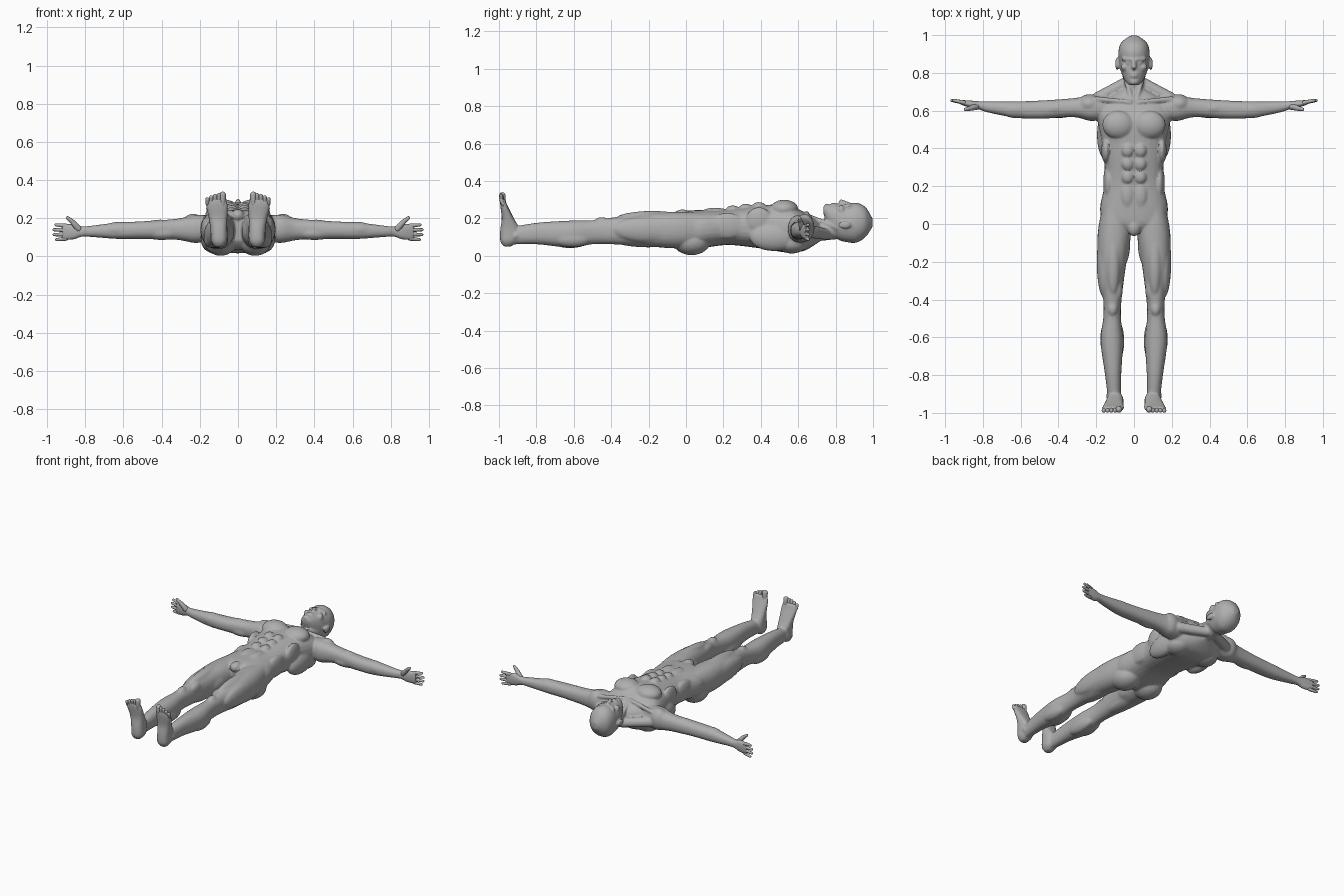
import bpy, bmesh, math
from mathutils import Vector, Matrix

cube = bpy.data.objects.get("Cube")
if cube:
    bpy.data.objects.remove(cube, do_unlink=True)

skin = bpy.data.materials.new("grey_skin")
skin.use_nodes = True
GREY = (0.43, 0.43, 0.43, 1)
skin.diffuse_color = GREY
skin.node_tree.nodes["Principled BSDF"].inputs["Base Color"].default_value = GREY

AXES = {"X": lambda t, a, b: (t, a, b),
        "Y": lambda t, a, b: (a, t, b),
        "Z": lambda t, a, b: (a, b, t)}
SIDES = {"left": 1, "right": -1}


def bridge(bm, rings):
    """Join rings of points into a closed skin."""
    loops = [[bm.verts.new(point) for point in ring] for ring in rings]
    for low, high in zip(loops, loops[1:]):
        for i in range(len(low)):
            bm.faces.new((low[i - 1], low[i], high[i], high[i - 1]))
    bm.faces.new(loops[0])
    bm.faces.new(loops[-1])


def spline(rows, steps=4):
    """Smooth rows of numbers through their given values."""
    rows = [Vector(row) for row in rows]
    for i in range(len(rows) - 1):
        p, q = rows[i], rows[i + 1]
        before, after = rows[max(i - 1, 0)], rows[min(i + 2, len(rows) - 1)]
        for k in range(steps):
            t = k / steps
            yield (p * 2 + (q - before) * t
                   + (before * 2 - p * 5 + q * 4 - after) * t ** 2
                   + (p * 3 - before - q * 3 + after) * t ** 3) / 2
    yield rows[-1]


def loft(bm, axis, sections, side=1, power=2.3, count=28):
    """Rounded sections: position, then low and high on the other two axes."""
    rings = []
    for t, a0, a1, b0, b1 in spline(sections):
        ring = []
        for i in range(count):
            angle = math.tau * i / count
            c, s = math.cos(angle), math.sin(angle)
            a = (a0 + a1 + (a1 - a0) * math.copysign(abs(c) ** (2 / power), c)) / 2
            b = (b0 + b1 + (b1 - b0) * math.copysign(abs(s) ** (2 / power), s)) / 2
            x, y, z = AXES[axis](t, a, b)
            ring.append((x * side, y, z))
        rings.append(ring)
    bridge(bm, rings)


def tube(bm, start, end, start_radius, end_radius, side=1, count=12):
    """Tapered rod with rounded ends."""
    start, end = Vector(start), Vector(end)
    start.x *= side
    end.x *= side
    along = (end - start).normalized()
    turn = along.to_track_quat("Z", "Y")
    rings = []
    for step in range(-3, 5):
        centre, radius = (end, end_radius) if step > 0 else (start, start_radius)
        tilt = math.radians(27 * (step - 1 if step > 0 else step))
        rings.append([centre + along * radius * math.sin(tilt) + turn @ Vector(
            (math.cos(math.tau * i / count), math.sin(math.tau * i / count), 0))
            * radius * math.cos(tilt) for i in range(count)])
    bridge(bm, rings)


def blob(bm, centre, size, side=1):
    """Ellipsoid for a muscle or feature."""
    x, y, z = centre
    place = Matrix.Translation((x * side, y, z)) @ Matrix.Diagonal((*size, 1))
    bmesh.ops.create_icosphere(bm, subdivisions=3, radius=1, matrix=place)


def finish(bm, name, fuse=False):
    """Turn the parts into an object, fused into one skin if asked."""
    bmesh.ops.recalc_face_normals(bm, faces=bm.faces)
    mesh = bpy.data.meshes.new(name)
    bm.to_mesh(mesh)
    bm.free()
    ob = bpy.data.objects.new(name, mesh)
    bpy.context.collection.objects.link(ob)
    bpy.ops.object.select_all(action="DESELECT")
    ob.select_set(True)
    bpy.context.view_layer.objects.active = ob
    if fuse:
        remesh = ob.modifiers.new("fuse", "REMESH")
        remesh.mode, remesh.voxel_size = "VOXEL", 0.006
        soften = ob.modifiers.new("soften", "SMOOTH")
        soften.factor, soften.iterations = 0.5, 3
        facets = ob.modifiers.new("facets", "DECIMATE")
        facets.ratio = 0.2
        bpy.ops.object.convert(target="MESH")
    ob.data.materials.clear()
    ob.data.materials.append(skin)
    bpy.ops.object.shade_smooth_by_angle(angle=math.radians(32))


body = bmesh.new()

# Torso, neck and head: y, half width, z low, z high
torso = [(-.045, .05, .08, .21), (0, .15, .04, .238), (.08, .18, .04, .245),
         (.22, .155, .058, .248), (.38, .163, .042, .268), (.53, .19, .018, .274),
         (.6, .2, .02, .25), (.65, .17, .035, .222), (.72, .05, .08, .18)]
neck = [(.62, .07, .07, .2), (.72, .054, .08, .19), (.82, .055, .09, .22)]
head = [(.735, .026, .225, .264), (.76, .048, .16, .273), (.81, .071, .09, .278),
        (.86, .079, .073, .276), (.91, .083, .07, .284), (.96, .068, .1, .26),
        (.997, .02, .155, .2)]
for rows, power in ((torso, 2.5), (neck, 2), (head, 2.15)):
    loft(body, "Y", [(y, -w, w, low, high) for y, w, low, high in rows], power=power)

# Leg and foot: position, then low and high on the two cross axes
leg = [(-.95, .07, .135, .06, .15), (-.8, .068, .153, .062, .176),
       (-.62, .058, .177, .044, .188), (-.5, .069, .163, .062, .19),
       (-.4, .066, .163, .062, .203), (-.2, .04, .19, .05, .228),
       (-.05, .016, .192, .04, .236), (.08, .03, .17, .06, .23)]
foot = [(.05, .08, .12, -.975, -.935), (.08, .058, .14, -.993, -.9),
        (.14, .056, .144, -.993, -.89), (.2, .056, .153, -.985, -.92),
        (.27, .054, .168, -.993, -.955), (.305, .066, .16, -.992, -.968)]

# Arm and palm: x, y centre, y radius, z radius; the centre line sinks outward
arm = [(.12, .62, .05, .06), (.22, .613, .068, .074), (.32, .616, .05, .055),
       (.5, .605, .048, .046), (.63, .606, .043, .043), (.77, .619, .029, .029),
       (.82, .628, .022, .027), (.86, .633, .02, .04), (.92, .645, .012, .041)]
arm = [(x, y - ry, y + ry, .15 - .024 * x - rz, .15 - .024 * x + rz)
       for x, y, ry, rz in arm]

trunk_muscles = {
    "chest": ((.083, .525, .25), (.085, .075, .05)),
    "side of back": ((.15, .47, .1), (.046, .13, .075)),
    "shoulder blade": ((.11, .565, .068), (.075, .085, .056)),
    "waist": ((.135, .22, .16), (.028, .1, .07)),
    "ribs": ((.148, .39, .19), (.025, .07, .07)),
    "lower belly": ((.035, .155, .235), (.036, .07, .022)),
    "buttock": ((.09, .03, .076), (.084, .1, .073)),
    "eye": ((.03, .852, .264), (.015, .009, .013)),
    "cheekbone": ((.05, .83, .247), (.02, .02, .024)),
    "ear": ((.089, .848, .165), (.01, .034, .021)),
}
limb_muscles = {
    "shoulder cap": ((.235, .635, .15), (.065, .052, .074)),
    "front upper arm": ((.41, .612, .155), (.09, .038, .038)),
    "back upper arm": ((.4, .602, .122), (.1, .042, .036)),
    "forearm": ((.62, .605, .14), (.09, .045, .042)),
    "front thigh": ((.11, -.18, .195), (.042, .2, .045)),
    "outer thigh": ((.16, -.2, .14), (.037, .19, .07)),
    "inner thigh": ((.065, -.1, .13), (.045, .13, .07)),
    "back thigh": ((.11, -.2, .085), (.055, .19, .04)),
    "inner knee": ((.084, -.34, .165), (.025, .07, .04)),
    "kneecap": ((.114, -.45, .186), (.026, .036, .021)),
    "inner calf": ((.086, -.62, .086), (.034, .11, .045)),
    "outer calf": ((.142, -.61, .09), (.037, .1, .045)),
}
for side in SIDES.values():
    loft(body, "Y", leg, side)
    loft(body, "Z", foot, side, power=2.5)
    loft(body, "X", arm, side)
    for group in (trunk_muscles, limb_muscles):
        for centre, size in group.values():
            blob(body, centre, size, side)
    # Belly blocks and ankle bones
    for row in range(3):
        blob(body, (.034, .25 + row * .07, .248 + row * .009), (.031, .036, .021), side)
    for x in (.078, .135):
        blob(body, (x, -.91, .107), (.013, .018, .018), side)
    # Collarbone, neck cord, neck slope, shin and brow
    tube(body, (.02, .645, .228), (.2, .662, .2), .012, .014, side)
    tube(body, (.055, .81, .15), (.014, .66, .21), .014, .012, side)
    tube(body, (.03, .755, .115), (.19, .665, .13), .03, .035, side)
    tube(body, (.108, -.5, .17), (.1, -.85, .145), .018, .015, side)
    tube(body, (.012, .871, .277), (.055, .874, .258), .01, .011, side)

# Nose, lips, chin and groin
tube(body, (0, .868, .278), (0, .83, .288), .009, .014)
for y in (.794, .782):
    blob(body, (0, y, .275), (.022, .006, .009))
blob(body, (0, .753, .262), (.025, .017, .016))
blob(body, (0, -.02, .215), (.035, .045, .033))
finish(body, "body", fuse=True)

# Fingers, thumb and toes
for label, side in SIDES.items():
    fingers = bmesh.new()
    for i in range(4):
        z = .094 + i * .022
        tip = .965 - .006 * (i - 1.6) ** 2
        tube(fingers, (.9, .643, z), (tip, .654, z + (i - 1.5) * .004), .0115, .008, side)
    knuckle = (.868, .612, .182)
    tube(fingers, (.835, .622, .145), knuckle, .018, .013, side)
    tube(fingers, knuckle, (.892, .607, .202), .013, .009, side)
    finish(fingers, label + "_fingers")
    toes = bmesh.new()
    for i in range(5):
        x, radius = .08 + .02 * i, .011 if i else .017
        tube(toes, (x, -.978, .275), (x, radius - .999, .323 - .0015 * i ** 2),
             radius * .9, radius, side)
    finish(toes, label + "_toes")
